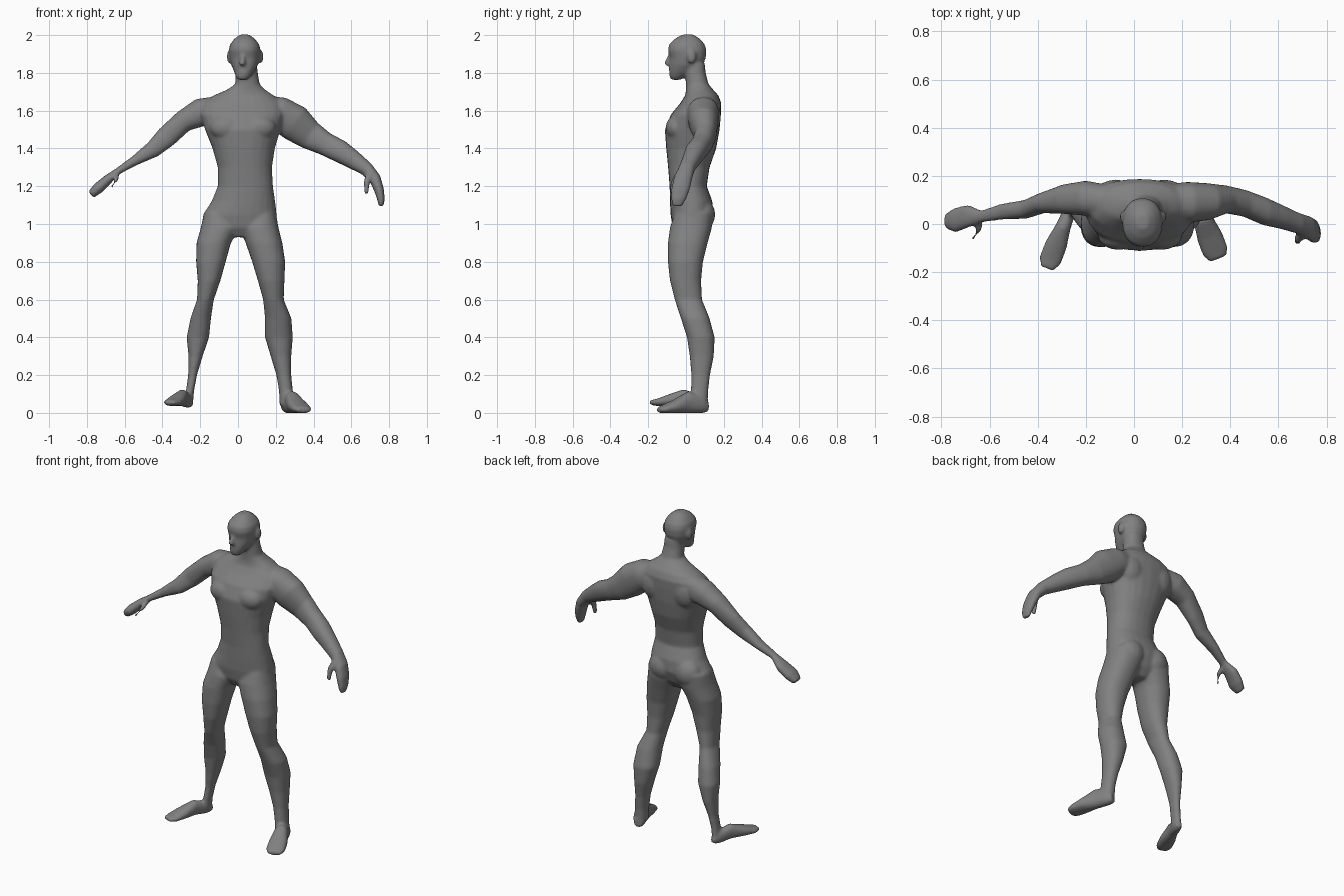
import bpy, bmesh, math
from mathutils import Vector

N = 24
bm = bmesh.new()


def loft(rings):
    """Skin closed rings given as (centre, u, v), with u and v the half axes."""
    loops = []
    for c, u, v in rings:
        loop = []
        for i in range(N):
            a = 2 * math.pi * i / N
            ca, sa = math.cos(a), math.sin(a)
            p = 0.9  # slightly squared ellipse
            loop.append(bm.verts.new(c + u * math.copysign(abs(ca) ** p, ca)
                                     + v * math.copysign(abs(sa) ** p, sa)))
        loops.append(loop)
    for a, b in zip(loops, loops[1:]):
        for i in range(N):
            j = (i + 1) % N
            bm.faces.new((a[i], a[j], b[j], b[i]))
    bm.faces.new(loops[0][::-1])
    bm.faces.new(loops[-1])


def column(rows):
    """Upright part; each row is z, x min, x max, y min, y max."""
    loft([(Vector(((a + b) / 2, (c + d) / 2, z)),
           Vector(((b - a) / 2, 0, 0)), Vector((0, (d - c) / 2, 0)))
          for z, a, b, c, d in rows])


def arm(rows):
    """Sideways part; each row is x, z, half thickness, y min, y max."""
    rings = []
    for i, (x, z, r, c, d) in enumerate(rows):
        p, q = rows[max(i - 1, 0)], rows[min(i + 1, len(rows) - 1)]
        t = Vector((q[0] - p[0], 0, q[1] - p[1])).normalized()
        rings.append((Vector((x, (c + d) / 2, z)),
                      Vector((0, (d - c) / 2, 0)), Vector((-t.z, 0, t.x)) * r))
    loft(rings)


def foot(heel, toe, rows):
    """Foot from heel to toe; each row is fraction, half width, z min, z max."""
    h, t = Vector((*heel, 0)), Vector((*toe, 0))
    d = (t - h).normalized()
    side = Vector((-d.y, d.x, 0))
    loft([(h.lerp(t, f) + Vector((0, 0, (a + b) / 2)), side * w,
           Vector((0, 0, (b - a) / 2))) for f, w, a, b in rows])


def stick(points, r0, r1):
    """Thin tapered digit through a few points."""
    pts = [Vector(p) for p in points]
    rings = []
    for i, p in enumerate(pts):
        t = (pts[min(i + 1, len(pts) - 1)] - pts[max(i - 1, 0)]).normalized()
        u = t.orthogonal().normalized()
        r = r0 + (r1 - r0) * i / (len(pts) - 1)
        rings.append((p, u * r, t.cross(u) * r))
    loft(rings)


def blob(centre, size):
    """Small ellipsoid."""
    res = bmesh.ops.create_uvsphere(bm, u_segments=16, v_segments=10, radius=1)
    for v in res["verts"]:
        v.co = Vector([c + s * k for c, s, k in zip(centre, size, v.co)])


# Torso and neck
column([(0.93, -0.05, 0.07, -0.04, 0.08), (0.98, -0.17, 0.19, -0.07, 0.12),
        (1.05, -0.185, 0.205, -0.082, 0.145), (1.12, -0.14, 0.197, -0.085, 0.14),
        (1.2, -0.107, 0.185, -0.087, 0.11), (1.3, -0.107, 0.18, -0.095, 0.125),
        (1.4, -0.135, 0.195, -0.105, 0.16), (1.5, -0.175, 0.225, -0.112, 0.178),
        (1.58, -0.2, 0.25, -0.08, 0.185), (1.64, -0.19, 0.235, -0.03, 0.187),
        (1.68, -0.13, 0.19, -0.005, 0.172), (1.71, -0.06, 0.145, 0.0, 0.145),
        (1.74, -0.015, 0.115, 0.0, 0.12), (1.8, -0.012, 0.105, -0.005, 0.104),
        (1.85, -0.01, 0.1, 0.0, 0.1)])

# Head, nose, brow and ears
column([(1.763, 0.0, 0.05, -0.078, -0.03), (1.78, -0.012, 0.066, -0.088, 0.0),
        (1.81, -0.022, 0.088, -0.09, 0.06), (1.84, -0.035, 0.105, -0.088, 0.09),
        (1.88, -0.045, 0.115, -0.085, 0.105), (1.92, -0.049, 0.119, -0.096, 0.108),
        (1.95, -0.043, 0.113, -0.09, 0.1), (1.98, -0.02, 0.09, -0.06, 0.075),
        (2.003, 0.01, 0.06, -0.02, 0.04)])
stick([(0.026, -0.08, 1.9), (0.024, -0.095, 1.865), (0.022, -0.1, 1.84)], 0.01, 0.018)
for ex in (-0.045, 0.121):
    blob((ex, 0.03, 1.885), (0.014, 0.024, 0.036))

# Left and right legs
column([(1.06, 0.04, 0.2, -0.06, 0.14), (0.98, 0.012, 0.215, -0.085, 0.137),
        (0.9, 0.04, 0.235, -0.096, 0.115), (0.8, 0.075, 0.25, -0.096, 0.09),
        (0.7, 0.105, 0.246, -0.085, 0.08), (0.6, 0.133, 0.242, -0.06, 0.085),
        (0.5, 0.143, 0.283, -0.027, 0.125), (0.4, 0.143, 0.29, 0.005, 0.152),
        (0.3, 0.173, 0.282, 0.02, 0.147), (0.2, 0.203, 0.282, 0.028, 0.127),
        (0.12, 0.217, 0.29, 0.026, 0.118), (0.04, 0.22, 0.295, 0.02, 0.115)])
column([(1.06, -0.18, -0.03, -0.06, 0.14), (0.98, -0.197, 0.005, -0.085, 0.135),
        (0.9, -0.22, -0.037, -0.096, 0.115), (0.8, -0.222, -0.065, -0.096, 0.09),
        (0.7, -0.213, -0.093, -0.085, 0.08), (0.6, -0.217, -0.128, -0.06, 0.085),
        (0.5, -0.252, -0.143, -0.02, 0.12), (0.4, -0.272, -0.153, 0.01, 0.14),
        (0.3, -0.262, -0.187, 0.025, 0.135), (0.2, -0.264, -0.217, 0.035, 0.11),
        (0.12, -0.275, -0.232, 0.03, 0.1), (0.06, -0.28, -0.237, 0.03, 0.1)])

# Feet
foot((0.25, 0.115), (0.35, -0.145),
     [(0, 0.025, 0.005, 0.06), (0.12, 0.036, -0.002, 0.1), (0.4, 0.042, -0.002, 0.115),
      (0.65, 0.054, -0.002, 0.075), (0.88, 0.055, -0.002, 0.045), (1, 0.038, 0.0, 0.03)])
foot((-0.25, 0.1), (-0.362, -0.185),
     [(0, 0.018, 0.035, 0.07), (0.12, 0.026, 0.025, 0.1), (0.4, 0.032, 0.035, 0.125),
      (0.65, 0.046, 0.035, 0.1), (0.88, 0.048, 0.036, 0.075), (1, 0.03, 0.042, 0.068)])

# Arms and mitten hands
arm([(0.14, 1.6, 0.08, 0.03, 0.165), (0.22, 1.585, 0.09, 0.005, 0.175),
     (0.3, 1.535, 0.098, 0.015, 0.17), (0.38, 1.47, 0.078, 0.045, 0.16),
     (0.46, 1.425, 0.062, 0.03, 0.142), (0.54, 1.385, 0.06, -0.005, 0.112),
     (0.61, 1.34, 0.05, -0.02, 0.08), (0.68, 1.292, 0.038, -0.04, 0.047),
     (0.725, 1.24, 0.032, -0.065, 0.033), (0.747, 1.18, 0.026, -0.08, 0.02),
     (0.757, 1.13, 0.02, -0.08, 0.0), (0.758, 1.095, 0.013, -0.07, -0.02)])
arm([(-0.12, 1.6, 0.075, 0.03, 0.165), (-0.2, 1.59, 0.075, 0.035, 0.18),
     (-0.29, 1.543, 0.058, 0.042, 0.165), (-0.38, 1.46, 0.057, 0.045, 0.13),
     (-0.45, 1.395, 0.045, 0.022, 0.1), (-0.55, 1.333, 0.026, 0.018, 0.084),
     (-0.635, 1.28, 0.018, 0.006, 0.056), (-0.69, 1.235, 0.026, -0.015, 0.08),
     (-0.74, 1.19, 0.03, -0.035, 0.068), (-0.778, 1.155, 0.022, -0.02, 0.045)])

# Thumbs
stick([(0.7, -0.035, 1.26), (0.682, -0.062, 1.225), (0.679, -0.075, 1.16)], 0.022, 0.012)
stick([(-0.645, 0.02, 1.265), (-0.645, -0.025, 1.235), (-0.67, -0.06, 1.195)], 0.016, 0.01)

# Pectorals, shoulder blades and buttocks
for side in (-1, 1):
    blob((0.025 + side * 0.09, -0.05, 1.51), (0.085, 0.058, 0.065))
    blob((0.025 + side * 0.1, 0.12, 1.57), (0.09, 0.065, 0.1))
    blob((0.01 + side * 0.085, 0.085, 1.05), (0.085, 0.07, 0.085))

bmesh.ops.recalc_face_normals(bm, faces=bm.faces)
mesh = bpy.data.meshes.new("body")
bm.to_mesh(mesh)
bm.free()
body = bpy.data.objects.new("body", mesh)
bpy.context.collection.objects.link(body)

skin = bpy.data.materials.new("plain grey")
skin.diffuse_color = (0.22, 0.22, 0.22, 1)
mesh.materials.append(skin)

# Fuse the parts into one smooth skin
fuse = body.modifiers.new("fuse", 'REMESH')
fuse.mode = 'VOXEL'
fuse.voxel_size = 0.008
fuse.use_smooth_shade = True
relax = body.modifiers.new("relax", 'SMOOTH')
relax.factor = 0.5
relax.iterations = 8
